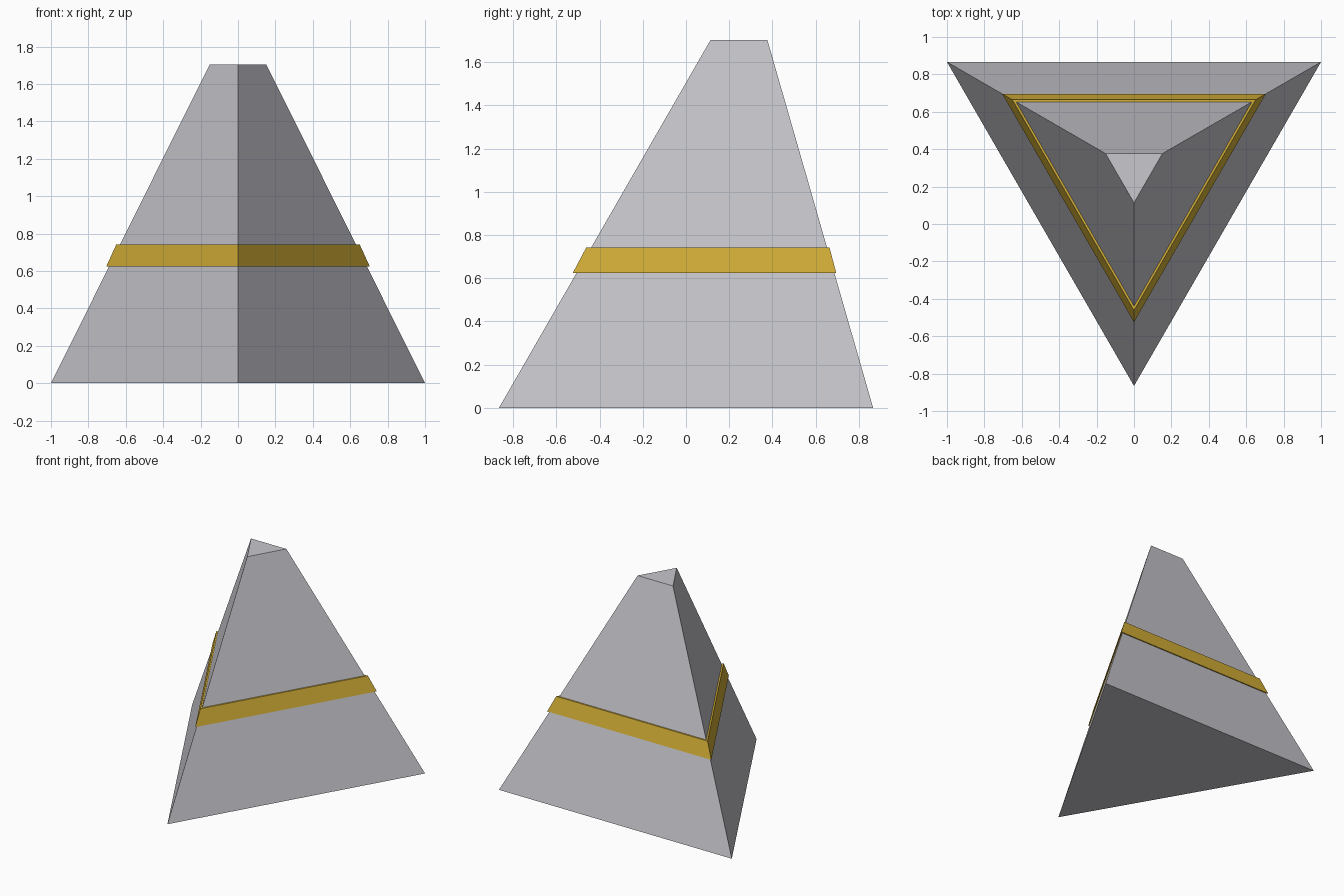
import bpy
import bmesh
from math import sin, cos, radians

cube = bpy.data.objects.get("Cube")
if cube:
    bpy.data.objects.remove(cube, do_unlink=True)

CENTRE_Y = 0.289            # centroid of the triangular plan
BASE_R, TOP_R, HEIGHT = 1.1547, 0.1755, 1.703
BAND_LOW, BAND_HIGH = 0.623, 0.742


def material(name, colour):
    mat = bpy.data.materials.new(name)
    mat.use_nodes = True
    mat.diffuse_color = (*colour, 1)
    mat.node_tree.nodes["Principled BSDF"].inputs["Base Color"].default_value = (*colour, 1)
    return mat


def body_radius(z):
    return BASE_R + (TOP_R - BASE_R) * z / HEIGHT


def triangle_loft(name, profile, mat, ring=False):
    """Sweep a (radius, z) profile round three corners, one pointing forward."""
    bm = bmesh.new()
    loops = [[bm.verts.new((r * cos(radians(a)), CENTRE_Y + r * sin(radians(a)), z))
              for a in (-90, 30, 150)] for r, z in profile]
    pairs = list(zip(loops, loops[1:]))
    if ring:
        pairs.append((loops[-1], loops[0]))
    else:
        bm.faces.new(loops[0])
        bm.faces.new(loops[-1])
    for low, high in pairs:
        for i in range(3):
            j = (i + 1) % 3
            bm.faces.new((low[i], low[j], high[j], high[i]))
    bmesh.ops.recalc_face_normals(bm, faces=bm.faces)
    mesh = bpy.data.meshes.new(name)
    bm.to_mesh(mesh)
    bm.free()
    mesh.materials.append(mat)
    obj = bpy.data.objects.new(name, mesh)
    bpy.context.collection.objects.link(obj)
    return obj


grey = material("pale grey", (0.571, 0.571, 0.61))
gold = material("gold", (0.659, 0.429, 0.038))

# Truncated three-sided pyramid
triangle_loft("pyramid_body", [(BASE_R, 0), (TOP_R, HEIGHT)], grey)

# Raised band wrapped round the body
triangle_loft("gold_band", [
    (body_radius(BAND_LOW) - 0.01, BAND_LOW),
    (0.814, BAND_LOW),
    (0.751, BAND_HIGH),
    (body_radius(BAND_HIGH) - 0.01, BAND_HIGH),
], gold, ring=True)
